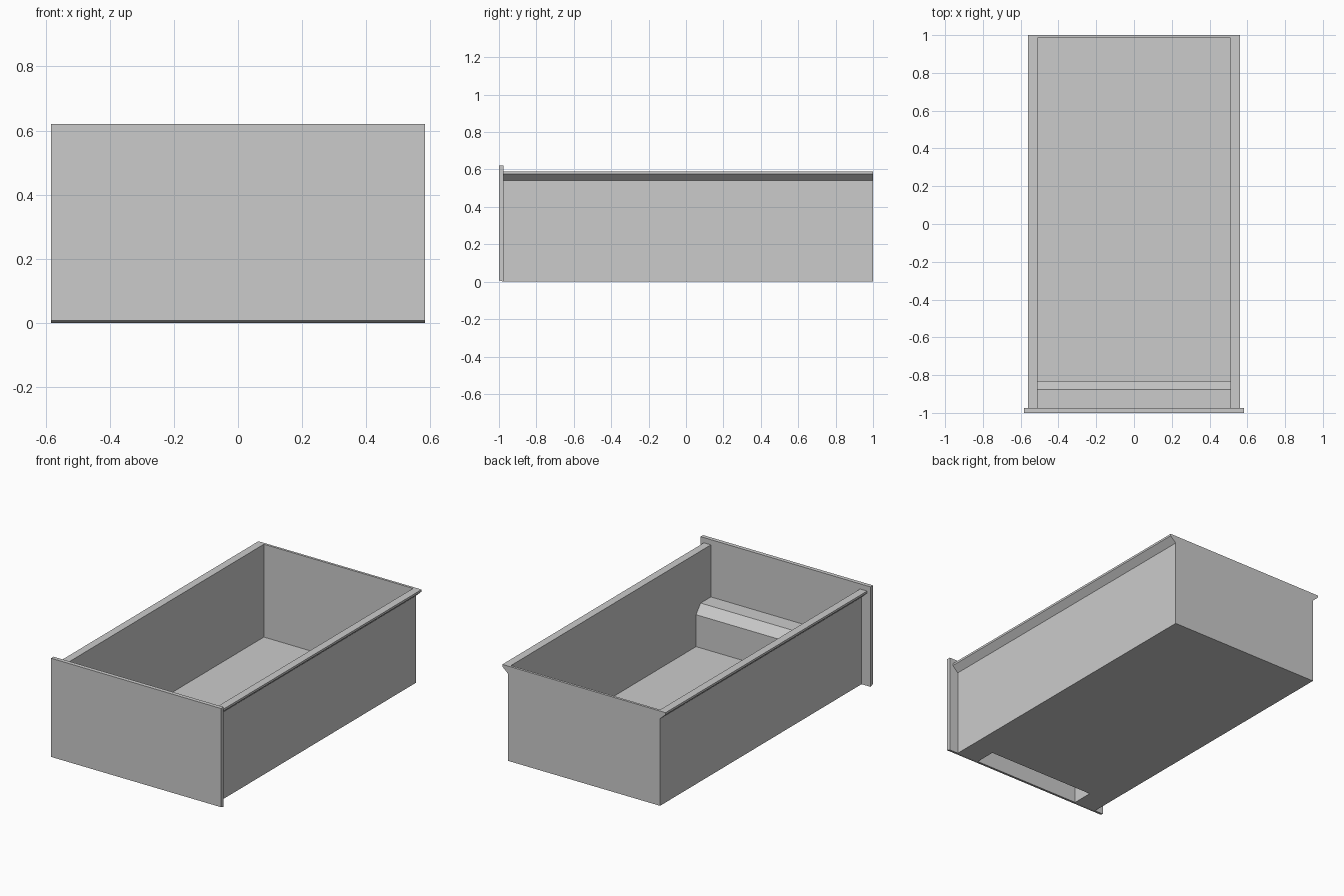
import bpy
import bmesh
from mathutils import Vector

cube = bpy.data.objects.get("Cube")
if cube:
    bpy.data.objects.remove(cube, do_unlink=True)

grey = bpy.data.materials.new("light grey")
grey.use_nodes = True
grey.diffuse_color = (0.6, 0.6, 0.6, 1)
grey.node_tree.nodes["Principled BSDF"].inputs["Base Color"].default_value = (0.6, 0.6, 0.6, 1)

FRONT, PANEL_BACK, BACK = -1.0, -0.975, 1.0
INNER, OUTER, LIP = 0.512, 0.522, 0.56
RIM = 0.588


def extrude(name, profile, axis, start, end):
    """Extrude a closed profile along axis: 'x' takes (y, z) points, 'y' takes (x, z) points."""
    bm = bmesh.new()
    place = (lambda a, b: (start, a, b)) if axis == "x" else (lambda a, b: (a, start, b))
    face = bm.faces.new([bm.verts.new(place(a, b)) for a, b in profile])
    result = bmesh.ops.extrude_face_region(bm, geom=[face])
    step = Vector((end - start, 0, 0)) if axis == "x" else Vector((0, end - start, 0))
    verts = [v for v in result["geom"] if isinstance(v, bmesh.types.BMVert)]
    bmesh.ops.translate(bm, verts=verts, vec=step)
    bmesh.ops.recalc_face_normals(bm, faces=bm.faces)
    mesh = bpy.data.meshes.new(name)
    bm.to_mesh(mesh)
    bm.free()
    mesh.materials.append(grey)
    obj = bpy.data.objects.new(name, mesh)
    bpy.context.collection.objects.link(obj)
    return obj


def rect(a0, a1, b0, b1):
    return [(a0, b0), (a1, b0), (a1, b1), (a0, b1)]


# Front panel, with its lower front edge chamfered
extrude("front_panel", [(FRONT, 0.008), (PANEL_BACK, 0), (PANEL_BACK, 0.62), (FRONT, 0.62)],
        "x", -0.583, 0.583)

# Floor and back wall
extrude("floor", rect(-0.83, BACK, 0, 0.012), "x", -INNER, INNER)
extrude("back_wall", rect(0.985, BACK, 0.012, RIM), "x", -INNER, INNER)

# Grip housing: a bent shell across the drawer, open underneath
cavity = [(PANEL_BACK, 0.252), (-0.882, 0.252), (-0.843, 0.205), (-0.843, 0)]
shell = [(-0.83, 0), (-0.83, 0.21), (-0.875, 0.265), (PANEL_BACK, 0.265)]
extrude("grip_housing", shell + cavity, "x", -INNER, INNER)

# Side walls with flared runners, and the solid ends of the grip
wall = [(INNER, 0), (OUTER, 0), (OUTER, 0.54), (LIP, 0.575), (LIP, RIM), (INNER, RIM)]
for side, s in (("left", 1), ("right", -1)):
    extrude(side + "_wall", [(s * x, z) for x, z in wall], "y", PANEL_BACK, BACK)
    extrude(side + "_grip_end", cavity + [(PANEL_BACK, 0)], "x", s * 0.37, s * INNER)
